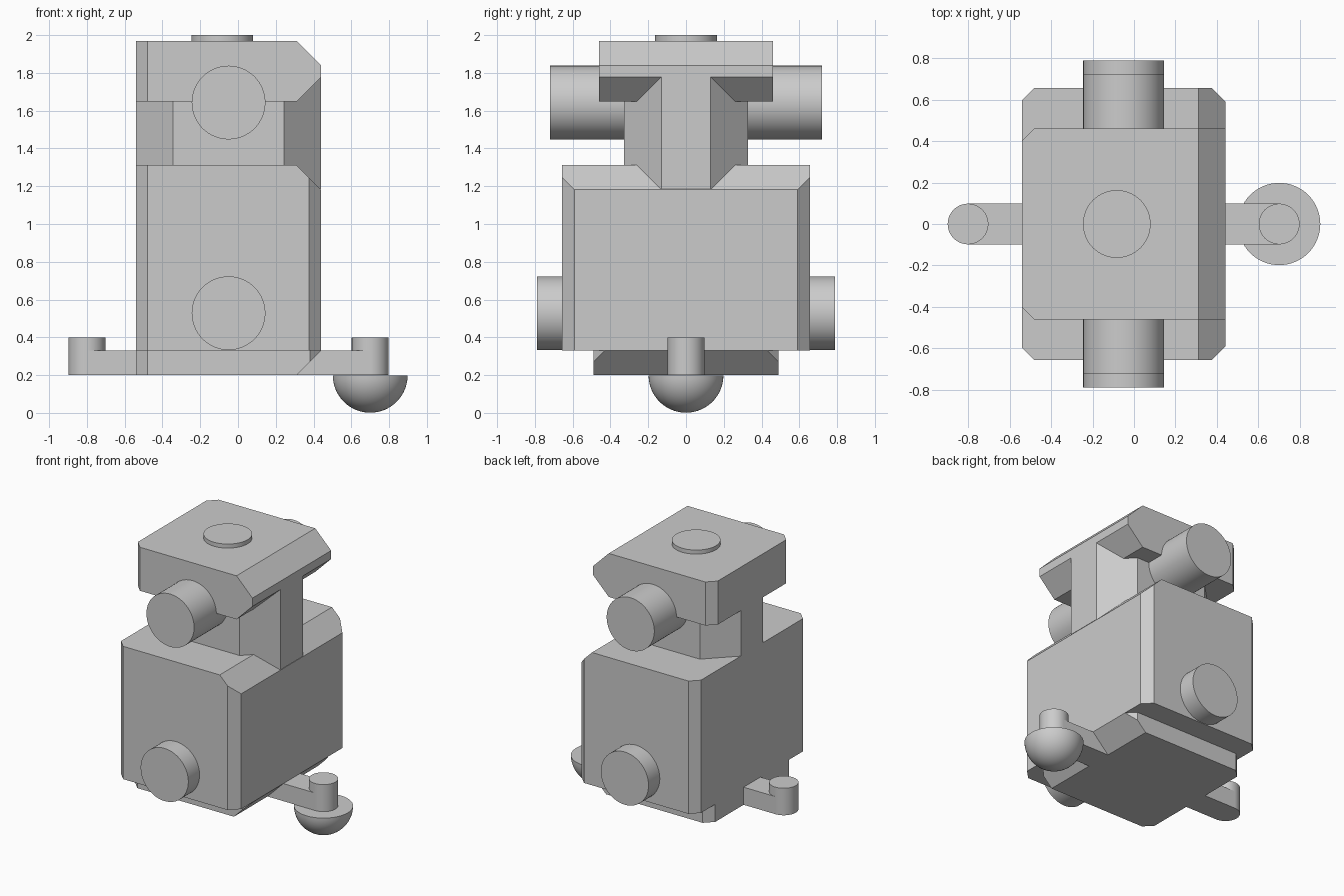
import bpy, bmesh, math
from mathutils import Matrix, Vector

cube = bpy.data.objects.get("Cube")
if cube:
    bpy.data.objects.remove(cube, do_unlink=True)

grey = bpy.data.materials.new("plain grey")
grey.use_nodes = True
grey.diffuse_color = (0.6, 0.6, 0.6, 1)
grey.node_tree.nodes["Principled BSDF"].inputs["Base Color"].default_value = grey.diffuse_color

BACK, FRONT = -0.54, 0.44     # x limits shared by the stacked blocks
SLOPE_X = 0.31                # x where the sloped edges start
PIN_X = -0.05


def finish(name, bm, smooth=False):
    bmesh.ops.recalc_face_normals(bm, faces=bm.faces)
    mesh = bpy.data.meshes.new(name)
    bm.to_mesh(mesh)
    bm.free()
    mesh.materials.append(grey)
    obj = bpy.data.objects.new(name, mesh)
    bpy.context.collection.objects.link(obj)
    if smooth:
        mesh.shade_smooth()
        mesh.set_sharp_from_angle(angle=math.radians(35))
    return obj


def slice_off(bm, point, normal):
    geom = bm.verts[:] + bm.edges[:] + bm.faces[:]
    cut = bmesh.ops.bisect_plane(bm, geom=geom, plane_co=point, plane_no=normal,
                                 clear_outer=True)["geom_cut"]
    edges = [e for e in cut if isinstance(e, bmesh.types.BMEdge)]
    bmesh.ops.contextual_create(bm, geom=edges)


def block(name, half, z0, z1, back_cut, front_cut, slopes=()):
    """Prism with chamfered upright corners and sloped edges on +x."""
    side = [(BACK, half - back_cut), (BACK + back_cut, half),
            (FRONT - front_cut, half), (FRONT, half - front_cut)]
    plan = side + [(x, -y) for x, y in reversed(side)]
    plan = list(dict.fromkeys(plan))
    bm = bmesh.new()
    face = bm.faces.new([bm.verts.new((x, y, z0)) for x, y in plan])
    top = bmesh.ops.extrude_face_region(bm, geom=[face])["geom"]
    bmesh.ops.translate(bm, vec=(0, 0, z1 - z0),
                        verts=[v for v in top if isinstance(v, bmesh.types.BMVert)])
    bmesh.ops.recalc_face_normals(bm, faces=bm.faces)
    for direction in slopes:
        z = z1 if direction > 0 else z0
        slice_off(bm, (SLOPE_X, 0, z), Vector((1, 0, direction)).normalized())
    return finish(name, bm)


def cylinder(name, centre, radius, length, axis="Z"):
    bm = bmesh.new()
    turn = Matrix.Rotation(math.pi / 2, 4, "X") if axis == "Y" else Matrix()
    bmesh.ops.create_cone(bm, cap_ends=True, segments=64, radius1=radius, radius2=radius,
                          depth=length, matrix=Matrix.Translation(centre) @ turn)
    return finish(name, bm, True)


def bar(name, x0, x1, half, z0, z1):
    bm = bmesh.new()
    bmesh.ops.create_cube(bm, size=1, matrix=Matrix.Translation(
        ((x0 + x1) / 2, 0, (z0 + z1) / 2)) @ Matrix.Diagonal((x1 - x0, 2 * half, z1 - z0, 1)))
    return finish(name, bm)


# Stacked blocks: foot, body, neck and head
body = block("body", 0.656, 0.33, 1.312, 0.06, 0.065, [1])
foot = block("foot_plate", 0.49, 0.2, 0.33, 0.06, 0.06, [-1])
neck = block("neck", 0.328, 1.185, 1.778, 0.197, 0.197)
head = block("head", 0.46, 1.648, 1.97, 0.06, 0, [1, -1])

# Fuse the blocks into one solid
for part in (neck, head, foot):
    mod = body.modifiers.new("join " + part.name, "BOOLEAN")
    mod.operation = "UNION"
    mod.solver = "EXACT"
    mod.object = part
fused = bpy.data.meshes.new_from_object(
    body.evaluated_get(bpy.context.evaluated_depsgraph_get()))
body.modifiers.clear()
body.data = fused
for part in (neck, head, foot):
    bpy.data.objects.remove(part, do_unlink=True)

# Round pins through head and body, button on top
cylinder("head_pin", (PIN_X, 0, 1.643), 0.195, 1.44, "Y")
cylinder("body_pin", (PIN_X, 0, 0.528), 0.195, 1.575, "Y")
cylinder("top_button", (-0.083, 0, 1.975), 0.163, 0.05)

# Side arms ending in upright posts
for side, reach in (("right", -0.8), ("left", 0.7)):
    inner = BACK if reach < 0 else SLOPE_X
    bar(side + "_arm", min(inner, reach), max(inner, reach), 0.098, 0.2, 0.33)
    cylinder(side + "_post", (reach, 0, 0.3), 0.098, 0.2)

# Half ball hanging under the left post
bm = bmesh.new()
bmesh.ops.create_uvsphere(bm, u_segments=64, v_segments=32, radius=0.198,
                          matrix=Matrix.Translation((0.7, 0, 0.199)))
slice_off(bm, (0.7, 0, 0.199), (0, 0, 1))
finish("half_ball", bm, True)
